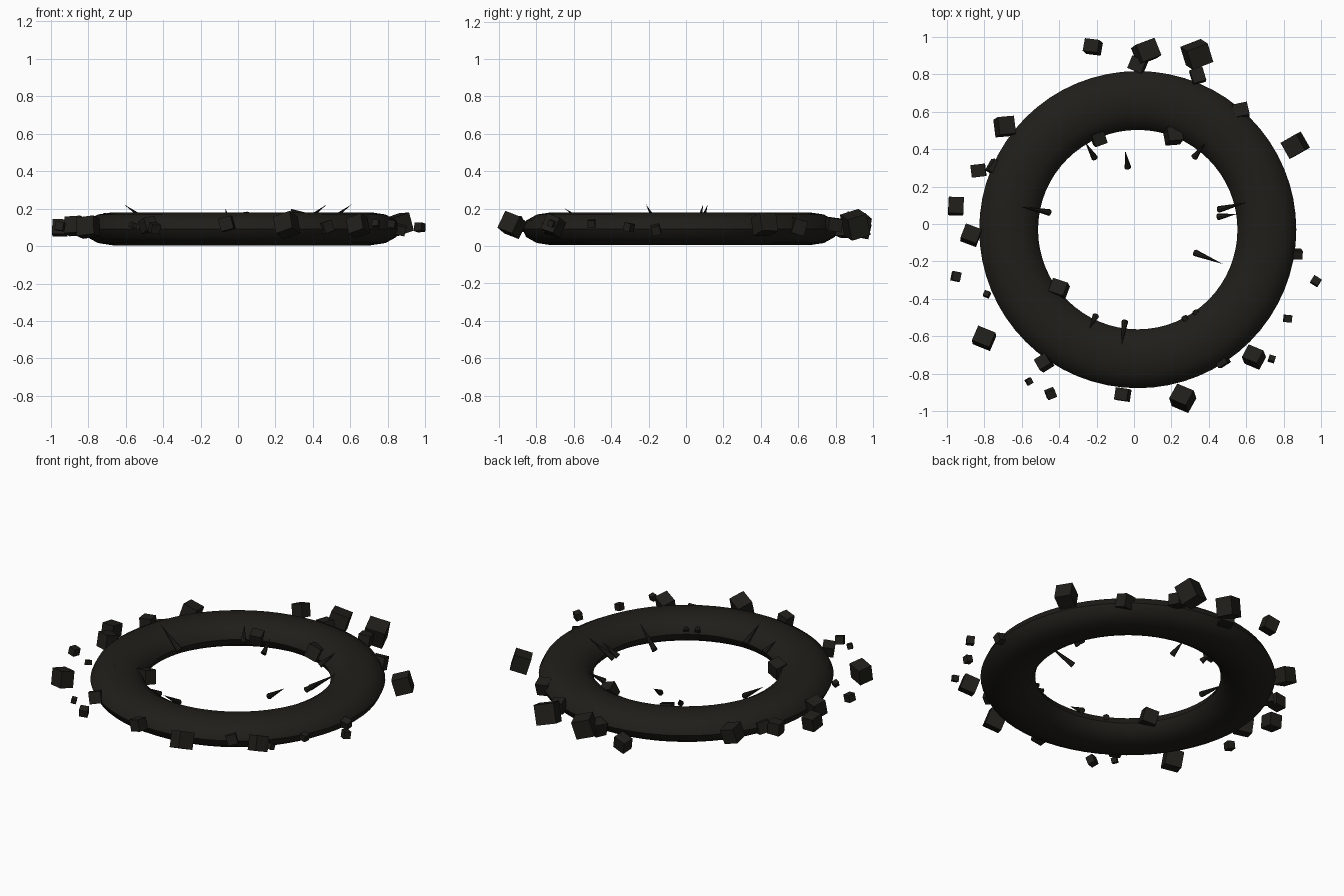
import bpy, math, random
from mathutils import Vector

if "Cube" in bpy.data.objects:
    bpy.data.objects.remove(bpy.data.objects["Cube"])

random.seed(4)
CX, CY = 0.02, -0.03
mat = bpy.data.materials.new("dark_rock")
mat.diffuse_color = (0.014, 0.013, 0.010, 1)
mat.use_nodes = True
mat.node_tree.nodes["Principled BSDF"].inputs["Base Color"].default_value = mat.diffuse_color


def finish(name):
    ob = bpy.context.object
    ob.name = name
    ob.data.materials.append(mat)
    return ob


# Flattened torus ring
bpy.ops.mesh.primitive_torus_add(major_segments=64, minor_segments=12, major_radius=0.689,
                                 minor_radius=0.157, location=(CX, CY, 0.092))
ring = finish("ring")
ring.scale.z = 0.56
bpy.ops.object.transform_apply(location=False, rotation=False, scale=True)
bpy.ops.object.shade_smooth_by_angle(angle=math.radians(40))

# Rock chunks scattered around the ring: x, y, size
chunks = [
    (-.22, .945, .08), (.065, .92, .11), (.02, .85, .08), (.335, .905, .12),
    (.34, .79, .07), (.57, .60, .08), (.86, .42, .10), (-.69, .52, .09),
    (-.83, .285, .075), (-.74, .30, .07), (-.95, .095, .08), (-.87, -.06, .09),
    (-.95, -.28, .045), (-.785, -.375, .03), (-.80, -.61, .10), (-.56, -.84, .03),
    (-.48, -.74, .07), (-.445, -.905, .05), (-.06, -.91, .07), (.26, -.93, .10),
    (.47, -.73, .06), (.64, -.71, .09), (.735, -.72, .035), (.82, -.505, .04),
    (.97, -.305, .045), (.87, -.16, .05), (-.40, -.345, .085), (.21, .47, .08),
    (-.19, .46, .07),
]
for i, (x, y, size) in enumerate(chunks):
    turn = [random.uniform(-.35, .35), random.uniform(-.35, .35), random.uniform(-.6, .6)]
    z = random.uniform(.085, .12)
    bpy.ops.mesh.primitive_cube_add(size=size, location=(x, y, z), rotation=turn)
    finish(f"rock_chunk_{i + 1}").scale.y = random.uniform(.85, 1.1)

# Thorns rising outward from the opening: angle, base radius, run
thorns = [
    (99, .335, .09), (169, .48, .16), (262, .495, .13), (14, .445, .16),
    (9, .435, .10), (338, .33, .16), (52, .49, .10), (121, .445, .10),
    (244, .51, .08), (298, .53, .06), (305, .535, .06), (215, .61, .10),
]
for i, (angle, radius, run) in enumerate(thorns):
    t = math.radians(angle)
    out = Vector((math.cos(t), math.sin(t), 0))
    base = Vector((CX, CY, 0.11)) + out * radius
    axis = (out + Vector((0, 0, 0.7))) * run
    bpy.ops.mesh.primitive_cone_add(vertices=8, radius1=0.018, radius2=0, depth=axis.length,
                                    location=base + axis / 2,
                                    rotation=axis.to_track_quat('Z', 'Y').to_euler())
    finish(f"thorn_{i + 1}")
